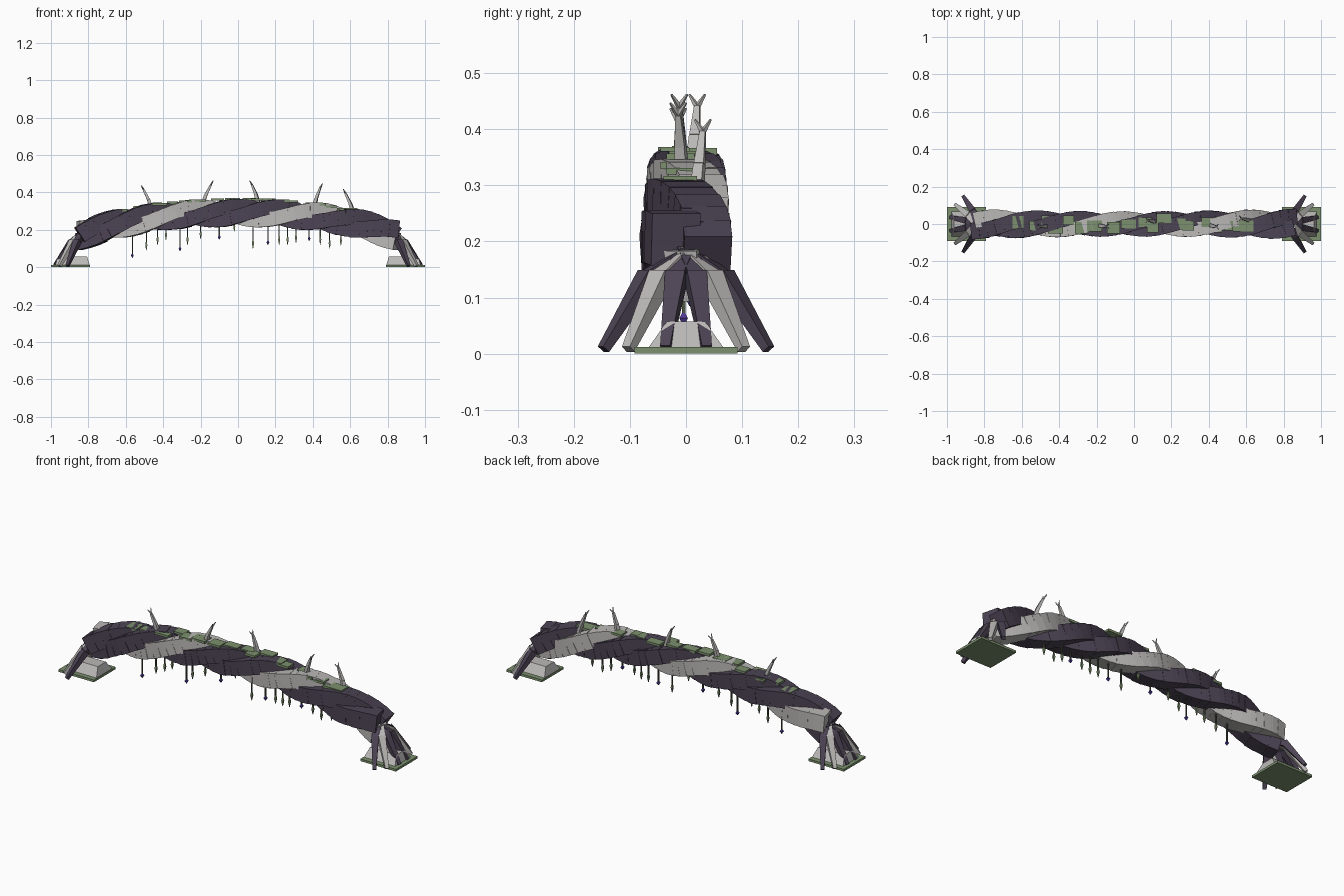
import bpy, bmesh, math, random
from mathutils import Vector

if "Cube" in bpy.data.objects:
    bpy.data.objects.remove(bpy.data.objects["Cube"])

random.seed(4)


def material(name, rgb):
    m = bpy.data.materials.new(name)
    m.diffuse_color = (*rgb, 1)
    m.use_nodes = True
    m.node_tree.nodes["Principled BSDF"].inputs["Base Color"].default_value = m.diffuse_color
    return m


DARK = material("dark bark", (0.072, 0.056, 0.088))
PALE = material("pale bark", (0.50, 0.49, 0.48))
MOSS = material("moss green", (0.20, 0.28, 0.155))
VINE = material("vine stem", (0.075, 0.095, 0.06))
BUD = material("violet bud", (0.08, 0.04, 0.30))


def finish(bm, name, mat):
    bmesh.ops.recalc_face_normals(bm, faces=bm.faces)
    mesh = bpy.data.meshes.new(name)
    bm.to_mesh(mesh)
    bm.free()
    ob = bpy.data.objects.new(name, mesh)
    mesh.materials.append(mat)
    bpy.context.collection.objects.link(ob)
    return ob


def beam(bm, a, b, size_a, size_b=None):
    """Four-sided bar from a to b; sizes are (half width, half height)."""
    a, b = Vector(a), Vector(b)
    size_b = size_b or size_a
    d = (b - a).normalized()
    ref = Vector((0, 0, 1)) if abs(d.z) < 0.98 else Vector((1, 0, 0))
    side = d.cross(ref).normalized()
    up = side.cross(d)
    ring = []
    for p, (w, h) in ((a, size_a), (b, size_b)):
        ring.append([bm.verts.new(p + side * w * i + up * h * j)
                     for i, j in ((-1, -1), (1, -1), (1, 1), (-1, 1))])
    bm.faces.new(ring[0])
    bm.faces.new(ring[1])
    for k in range(4):
        n = (k + 1) % 4
        bm.faces.new((ring[0][k], ring[0][n], ring[1][n], ring[1][k]))


def arch_z(x):
    return 0.29 - 0.12 * (abs(x) / 0.85) ** 2.5


def top_z(x):
    return 0.364 - 0.06 * (x / 0.62) ** 2


def strand_point(x, phase):
    ang = 2 * math.pi * (x + 0.4) / 0.68 + phase
    grow = 1 + 0.2 * (abs(x) / 0.85) ** 2
    return Vector((x, -0.031 * grow * math.cos(ang),
                   arch_z(x) + 0.037 * math.sin(ang)))


# Three twisted trunks made of overlapping blocks
COUNT = 44
for name, mat, phase in (("pale_trunk", PALE, 0),
                         ("dark_trunk_a", DARK, 2 * math.pi / 3),
                         ("dark_trunk_b", DARK, 4 * math.pi / 3)):
    bm = bmesh.new()
    for i in range(COUNT):
        x = -0.825 + 1.65 * i / (COUNT - 1)
        p = strand_point(x, phase)
        d = (strand_point(x + 0.01, phase) - strand_point(x - 0.01, phase)).normalized()
        s = 1 + 0.22 * (abs(x) / 0.85) ** 2
        s *= random.uniform(0.97, 1.03)
        beam(bm, p - d * 0.027, p + d * 0.027, (0.036 * s, 0.038 * s))
    finish(bm, name, mat)

# Roots and footings at both ends
for end, sx in (("left", -1), ("right", 1)):
    dark, pale = bmesh.new(), bmesh.new()
    for bm, knee, foot in ((dark, (0.862, 0.070, 0.132), (0.912, 0.147, 0.008)),
                           (pale, (0.885, 0.047, 0.132), (0.955, 0.103, 0.008)),
                           (dark, (0.895, 0.018, 0.132), (0.980, 0.036, 0.010))):
        for sy in (-1, 1):
            hip = Vector((sx * 0.835, 0, 0.178))
            k = Vector((sx * knee[0], sy * knee[1], knee[2]))
            f = Vector((sx * foot[0], sy * foot[1], foot[2]))
            beam(bm, hip, k, (0.019, 0.016), (0.016, 0.014))
            beam(bm, k - (f - k) * 0.06, f, (0.018, 0.016), (0.009, 0.008))
    finish(dark, end + "_dark_roots", DARK)
    finish(pale, end + "_pale_roots", PALE)

    bm = bmesh.new()
    beam(bm, (sx * 0.79, 0, 0.006), (sx * 1.0, 0, 0.006), (0.092, 0.006))
    finish(bm, end + "_moss_pad", MOSS)
    bm = bmesh.new()
    beam(bm, (sx * 0.885, 0, 0.012), (sx * 0.885, 0, 0.057),
         (0.066, 0.092), (0.034, 0.078))
    finish(bm, end + "_stone_footing", PALE)

# Moss slabs along the crest
bm = bmesh.new()
for x, y, hx, hy in ((-0.62, 0.01, 0.03, 0.033), (-0.53, -0.01, 0.03, 0.025),
                     (-0.46, 0.02, 0.035, 0.025), (-0.42, -0.03, 0.04, 0.022),
                     (-0.35, 0.02, 0.03, 0.025), (-0.28, -0.02, 0.035, 0.03),
                     (-0.21, -0.01, 0.04, 0.03), (-0.11, -0.02, 0.035, 0.03),
                     (-0.03, 0.0, 0.04, 0.025), (0.06, 0.01, 0.035, 0.025),
                     (0.10, -0.02, 0.03, 0.025), (0.16, 0.03, 0.04, 0.025),
                     (0.24, 0.0, 0.035, 0.03), (0.29, -0.01, 0.03, 0.025),
                     (0.39, 0.01, 0.03, 0.025), (0.43, -0.02, 0.04, 0.025),
                     (0.50, -0.01, 0.03, 0.025), (0.585, -0.01, 0.055, 0.03)):
    z = top_z(x)
    beam(bm, (x - hx, y, z), (x + hx, y, z), (hy, 0.006))
finish(bm, "moss_slabs", MOSS)

# Forked bare branches
bm = bmesh.new()
for x, y, tx, ty, tz in ((-0.46, -0.012, -0.505, -0.014, 0.415),
                         (-0.19, -0.008, -0.145, -0.012, 0.44),
                         (0.11, 0.012, 0.075, 0.02, 0.44),
                         (0.405, -0.006, 0.44, -0.014, 0.425),
                         (0.62, 0.018, 0.575, 0.03, 0.395)):
    a = Vector((x, y, top_z(x) - 0.025))
    t = Vector((tx, ty, tz))
    m = a.lerp(t, 0.5) + Vector((-0.1 * (tx - x), 0, 0))
    beam(bm, a, m, (0.011, 0.010), (0.009, 0.008))
    beam(bm, m, t, (0.009, 0.008), (0.005, 0.005))
    lean = math.copysign(1, tx - x)
    for sy in (-1, 1):
        beam(bm, t, t + Vector((lean * 0.012, sy * 0.014, 0.022)),
             (0.004, 0.004), (0.0015, 0.0015))
finish(bm, "branches", PALE)

# Hanging vines ending in leaves or buds
stems, leaves, buds = bmesh.new(), bmesh.new(), bmesh.new()
for x, z, bud in ((-0.565, 0.05, 1), (-0.49, 0.09, 0), (-0.43, 0.12, 0),
                  (-0.385, 0.145, 0), (-0.31, 0.085, 1), (-0.27, 0.12, 0),
                  (-0.20, 0.15, 0), (-0.10, 0.148, 1), (-0.02, 0.19, 0),
                  (0.08, 0.10, 0), (0.16, 0.12, 1), (0.22, 0.12, 0),
                  (0.265, 0.12, 0), (0.31, 0.13, 0), (0.38, 0.14, 1),
                  (0.44, 0.12, 0), (0.49, 0.10, 0), (0.55, 0.115, 0)):
    y = random.uniform(-0.008, 0.008)
    beam(stems, (x, y, arch_z(x) - 0.03), (x, y, z + 0.015), (0.003, 0.003))
    tip, w, h = (buds, 0.0075, 0.022) if bud else (leaves, 0.0055, 0.045)
    beam(tip, (x, y, z + h), (x, y, z + h * 0.6), (0.003, 0.003), (w, w))
    beam(tip, (x, y, z + h * 0.6), (x, y, z), (w, w), (0.001, 0.001))
finish(stems, "vine_stems", VINE)
finish(leaves, "vine_leaves", MOSS)
finish(buds, "vine_buds", BUD)
